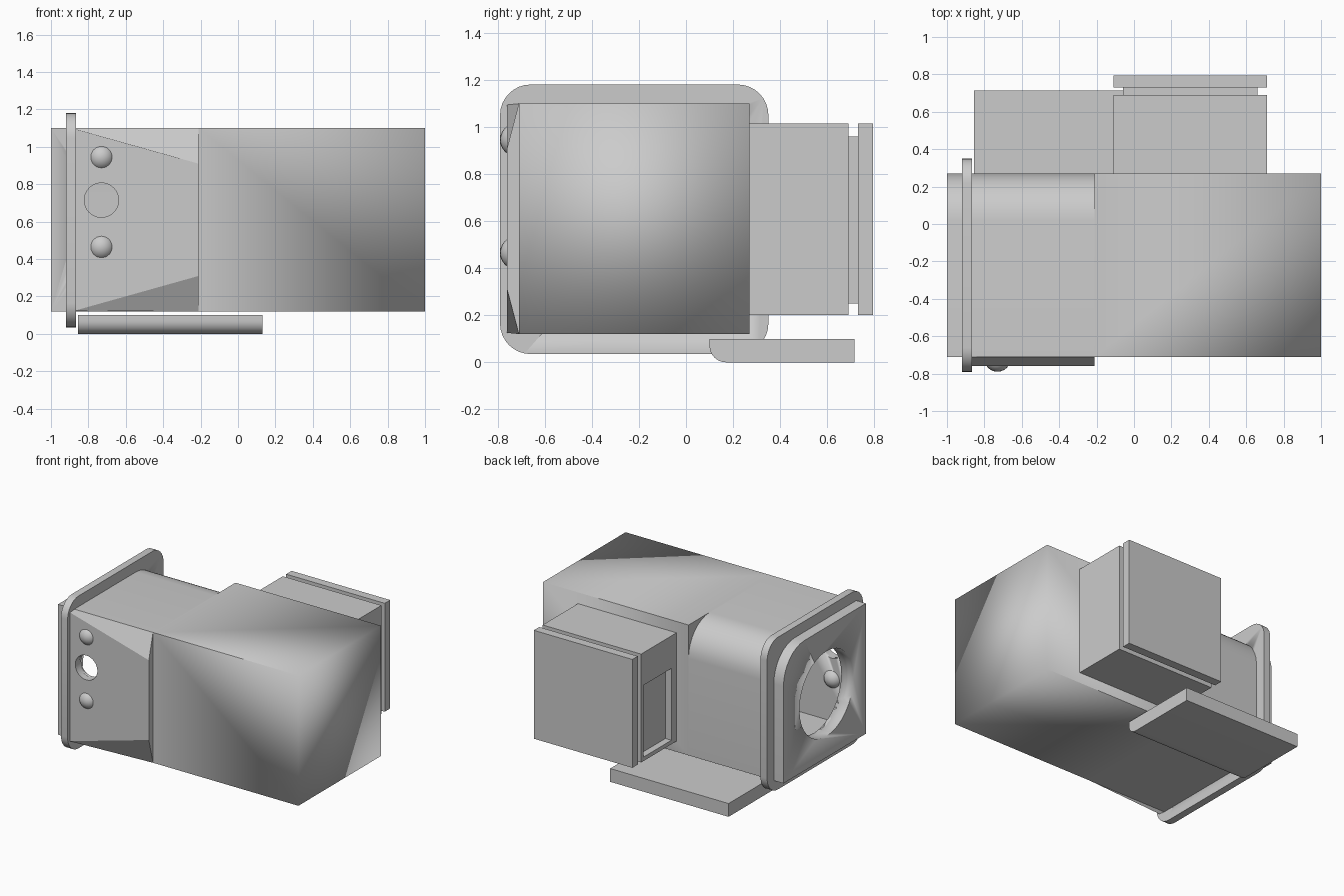
import bpy, bmesh, math
from mathutils import Vector

if "Cube" in bpy.data.objects:
    bpy.data.objects.remove(bpy.data.objects["Cube"])

grey = bpy.data.materials.new("mid_grey")
grey.diffuse_color = (0.6, 0.6, 0.6, 1)
grey.use_nodes = True
grey.node_tree.nodes["Principled BSDF"].inputs["Base Color"].default_value = grey.diffuse_color


def finish(name, bm, smooth=True):
    bmesh.ops.recalc_face_normals(bm, faces=bm.faces)
    me = bpy.data.meshes.new(name)
    bm.to_mesh(me)
    bm.free()
    me.materials.append(grey)
    ob = bpy.data.objects.new(name, me)
    bpy.context.collection.objects.link(ob)
    if smooth:
        bpy.ops.object.select_all(action='DESELECT')
        ob.select_set(True)
        bpy.context.view_layer.objects.active = ob
        bpy.ops.object.shade_smooth_by_angle(angle=math.radians(30))
    return ob


def box(name, x, y, z):
    bm = bmesh.new()
    bmesh.ops.create_cube(bm, size=1)
    for v in bm.verts:
        v.co = [(r[0] + r[1]) / 2 + c * (r[1] - r[0]) for r, c in zip((x, y, z), v.co)]
    return finish(name, bm, False)


def slab(name, x, y, z, radii):
    """Rounded y-z rectangle extruded along x; radii: bottom front, bottom back, top back, top front."""
    bm = bmesh.new()
    pts = []
    corners = ((y[0], z[0], 1, 1), (y[1], z[0], -1, 1), (y[1], z[1], -1, -1), (y[0], z[1], 1, -1))
    for i, ((cy, cz, sy, sz), r) in enumerate(zip(corners, radii)):
        n = 8 if r else 0
        for k in range(n + 1):
            a = math.pi * (1 + i / 2) + (k / n * math.pi / 2 if n else 0)
            pts.append((x[0], cy + sy * r + r * math.cos(a), cz + sz * r + r * math.sin(a)))
    f = bm.faces.new([bm.verts.new(p) for p in pts])
    g = bmesh.ops.extrude_face_region(bm, geom=[f])["geom"]
    bmesh.ops.translate(bm, vec=(x[1] - x[0], 0, 0), verts=[e for e in g if isinstance(e, bmesh.types.BMVert)])
    return finish(name, bm)


def cylinder(name, centre, r, depth, axis):
    bm = bmesh.new()
    bmesh.ops.create_cone(bm, cap_ends=True, segments=32, radius1=r, radius2=r, depth=depth)
    q = Vector((0, 0, 1)).rotation_difference(Vector(axis))
    for v in bm.verts:
        v.co = q @ v.co + Vector(centre)
    return finish(name, bm)


def cut(ob, *cutters):
    bpy.context.view_layer.objects.active = ob
    for c in cutters:
        m = ob.modifiers.new("cut", 'BOOLEAN')
        m.operation, m.solver, m.object = 'DIFFERENCE', 'EXACT', c
        bpy.ops.object.modifier_apply(modifier=m.name)


# main housing: soft-shaded block, long edges and inner end kept sharp
body = box("main_housing", (-0.21, 1), (-0.71, 0.27), (0.12, 1.10))
bm = bmesh.new()
bm.from_mesh(body.data)
for f in bm.faces:
    f.smooth = True
for e in bm.edges:
    e.smooth = all(v.co.x > 0.9 for v in e.verts)
bm.to_mesh(body.data)
bm.free()

# hollow end sleeve with one rounded corner, and its tapered front panel
sleeve = slab("end_sleeve", (-1, -0.21), (-0.71, 0.27), (0.12, 1.10), (0, 0, 0.25, 0))
bm = bmesh.new()
loops = [[bm.verts.new(p) for p in
          ((x, -0.71, 0.12), (x, -0.71, 1.10), (x, -0.76, zt), (x, -0.76, zb))]
         for x, zb, zt in ((-0.87, 0.125, 1.095), (-0.21, 0.31, 0.91))]
for i in range(4):
    j = (i + 1) % 4
    bm.faces.new((loops[0][i], loops[0][j], loops[1][j], loops[1][i]))
bm.faces.new(loops[0])
bm.faces.new(loops[1])
panel = finish("front_panel", bm, False)

# cavity, large end opening and small front hole
cavity = slab("cavity_cutter", (-0.9, -0.24), (-0.69, 0.24), (0.15, 1.07), (0, 0, 0.22, 0))
opening = cylinder("opening_cutter", (-0.95, -0.24, 0.6), 0.32, 0.3, (1, 0, 0))
port = cylinder("port_cutter", (-0.73, -0.72, 0.715), 0.092, 0.2, (0, 1, 0))
cut(sleeve, cavity, opening, port)
cut(panel, port)

# flange around the sleeve, with its middle open
flange = slab("flange", (-0.92, -0.865), (-0.79, 0.35), (0.035, 1.18), (0.13,) * 4)
cut(flange, opening, cavity)

# round studs
for name, z in (("upper_stud", 0.945), ("lower_stud", 0.465)):
    bm = bmesh.new()
    bmesh.ops.create_uvsphere(bm, u_segments=24, v_segments=12, radius=0.071)
    bmesh.ops.translate(bm, vec=(-0.73, -0.719, z), verts=bm.verts)
    finish(name, bm)

# rear box with side recess, neck and cap
rear = box("rear_box", (-0.11, 0.71), (0.27, 0.69), (0.2, 1.015))
recess = box("recess_cutter", (-0.2, -0.06), (0.33, 0.66), (0.23, 0.77))
cut(rear, recess)
box("rear_neck", (-0.06, 0.66), (0.68, 0.74), (0.25, 0.96))
box("rear_cap", (-0.11, 0.71), (0.73, 0.795), (0.2, 1.015))

# base plate with rounded lower front edge
slab("base_plate", (-0.855, 0.13), (0.10, 0.715), (0, 0.10), (0.07, 0, 0, 0))

for c in (cavity, opening, port, recess):
    bpy.data.objects.remove(c)
